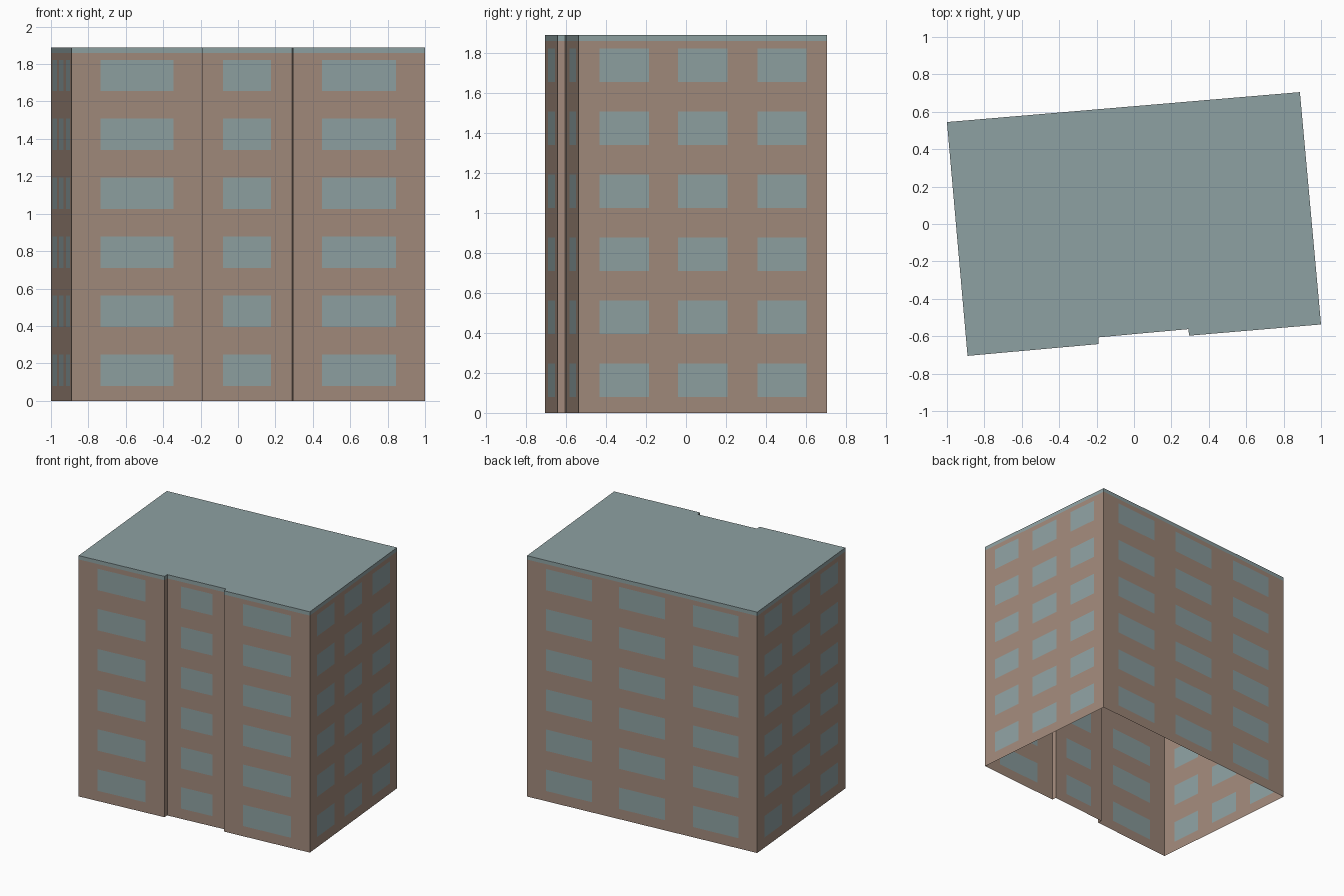
import bpy
import bmesh
from mathutils import Vector

cube = bpy.data.objects.get("Cube")
if cube:
    bpy.data.objects.remove(cube, do_unlink=True)


def make_material(name, color):
    mat = bpy.data.materials.new(name)
    mat.use_nodes = True
    mat.diffuse_color = color
    mat.node_tree.nodes["Principled BSDF"].inputs["Base Color"].default_value = color
    return mat


brick = make_material("brown wall", (0.36, 0.255, 0.20, 1))
slate = make_material("blue grey", (0.27, 0.355, 0.36, 1))

TOP, EAVE = 1.89, 1.86
FLOORS, FLOOR_STEP = 6, 0.315
SILL, WINDOW_HEIGHT = 0.08, 0.168

# Footprint, counterclockwise from the front corner at -x
corners = [(-0.89, -0.705), (-0.19, -0.642), (-0.19, -0.606), (0.29, -0.562),
           (0.295, -0.597), (1.0, -0.537), (0.887, 0.705), (-1.0, 0.545)]

# Window edges as fractions along each facade
wide = [0.22, 0.78]
middle = [0.23, 0.765]
triple = [0.083, 0.283, 0.40, 0.60, 0.72, 0.918]
facades = [wide, [], middle, [], wide, triple, triple, triple]

rows = [0.0]
for floor in range(FLOORS):
    sill = SILL + floor * FLOOR_STEP
    rows += [sill, sill + WINDOW_HEIGHT]
rows.append(EAVE)


def finish(name, bm, materials):
    bmesh.ops.remove_doubles(bm, verts=bm.verts, dist=0.0001)
    mesh = bpy.data.meshes.new(name)
    bm.to_mesh(mesh)
    bm.free()
    for mat in materials:
        mesh.materials.append(mat)
    obj = bpy.data.objects.new(name, mesh)
    bpy.context.collection.objects.link(obj)


def add_quad(bm, a, b, low, high):
    points = [(a.x, a.y, low), (b.x, b.y, low), (b.x, b.y, high), (a.x, a.y, high)]
    return bm.faces.new([bm.verts.new(p) for p in points])


# Walls: each facade is a grid whose odd cells are windows
walls = bmesh.new()
roof = bmesh.new()
for k, edges in enumerate(facades):
    start = Vector(corners[k])
    end = Vector(corners[(k + 1) % len(corners)])
    columns = [start.lerp(end, t) for t in [0.0] + edges + [1.0]]
    for i in range(len(columns) - 1):
        for j in range(len(rows) - 1):
            face = add_quad(walls, columns[i], columns[i + 1], rows[j], rows[j + 1])
            face.material_index = (i % 2) * (j % 2)
    # Roof edge band
    add_quad(roof, start, end, EAVE, TOP)

# Flat roof
roof.faces.new([roof.verts.new((x, y, TOP)) for x, y in corners])

finish("walls_with_windows", walls, [brick, slate])
finish("flat_roof", roof, [slate])
